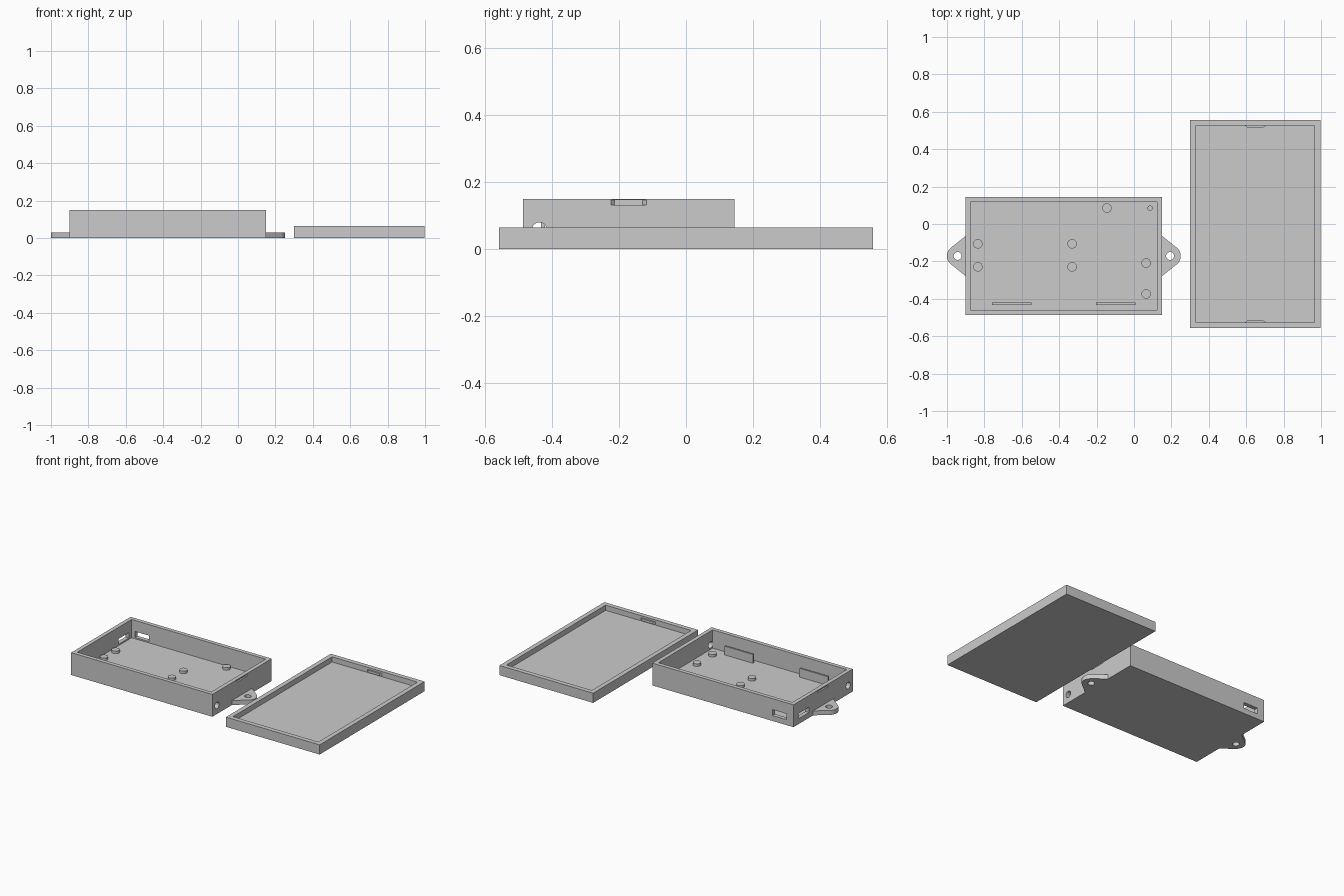
import bpy, bmesh, math

if "Cube" in bpy.data.objects:
    bpy.data.objects.remove(bpy.data.objects["Cube"])

grey = bpy.data.materials.new("light_grey_plastic")
grey.diffuse_color = (0.6, 0.6, 0.6, 1)
grey.use_nodes = True
grey.node_tree.nodes["Principled BSDF"].inputs["Base Color"].default_value = grey.diffuse_color


def finish(name, bm):
    bmesh.ops.recalc_face_normals(bm, faces=bm.faces)
    me = bpy.data.meshes.new(name)
    bm.to_mesh(me)
    bm.free()
    me.materials.append(grey)
    ob = bpy.data.objects.new(name, me)
    bpy.context.collection.objects.link(ob)
    return ob


def prism(name, pts, z0, z1):
    """Extrude an outline in the xy plane from z0 to z1."""
    bm = bmesh.new()
    face = bm.faces.new([bm.verts.new((x, y, z0)) for x, y in pts])
    top = bmesh.ops.extrude_face_region(bm, geom=[face])["geom"]
    bmesh.ops.translate(bm, vec=(0, 0, z1 - z0),
                        verts=[v for v in top if isinstance(v, bmesh.types.BMVert)])
    return finish(name, bm)


def block(name, x0, x1, y0, y1, z0, z1):
    return prism(name, [(x0, y0), (x1, y0), (x1, y1), (x0, y1)], z0, z1)


def disc(name, x, y, r, z0, z1, n=32):
    return prism(name, [(x + r * math.cos(2 * math.pi * i / n),
                         y + r * math.sin(2 * math.pi * i / n)) for i in range(n)], z0, z1)


def smooth(ob):
    bpy.ops.object.select_all(action='DESELECT')
    bpy.context.view_layer.objects.active = ob
    ob.select_set(True)
    bpy.ops.object.shade_smooth_by_angle(angle=math.radians(30))


def cut(ob, cutters):
    """Subtract each cutter and discard it."""
    for c in cutters:
        mod = ob.modifiers.new("cut", 'BOOLEAN')
        mod.operation, mod.solver, mod.object = 'DIFFERENCE', 'EXACT', c
        with bpy.context.temp_override(object=ob, active_object=ob):
            bpy.ops.object.modifier_apply(modifier=mod.name)
        bpy.data.objects.remove(c)


# Case body
X0, X1, Y0, Y1, H = -0.9, 0.15, -0.486, 0.144, 0.15
WALL, FLOOR, MID = 0.027, 0.027, -0.171
case = block("case_body", X0, X1, Y0, Y1, 0, H)
cable_hole = disc("cable_hole", 0, 0, 0.022, -2, 2)
cable_hole.rotation_euler = (0, math.pi / 2, 0)
cable_hole.location = (0, -0.437, 0.058)
cutters = [
    block("cavity", X0 + WALL, X1 - WALL, Y0 + WALL, Y1 - WALL, FLOOR, 0.3),
    block("back_port", -0.848, -0.744, Y1 - 0.06, Y1 + 0.1, 0.036, 0.076),
    block("side_port", X0 - 0.1, X0 + 0.06, -0.02, 0.09, 0.036, 0.072),
    cable_hole,
]
# Snap grooves on both short walls
for x, s in ((X0, 1), (X1, -1)):
    cutters.append(prism("groove", [(x - s * 0.01, MID - 0.053), (x, MID - 0.053),
                                    (x + s * 0.011, MID - 0.042), (x + s * 0.011, MID + 0.042),
                                    (x, MID + 0.053), (x - s * 0.01, MID + 0.053)],
                         0.132, 0.146))
cut(case, cutters)
smooth(case)

# Mounting ears: rounded triangle with a screw hole
for side, x, s in (("left", X0, -1), ("right", X1, 1)):
    d, r, n = 0.043, 0.057, 16
    pts = [(x, MID - 0.107)]
    for i in range(n + 1):
        a = math.radians(-50 + 100 * i / n)
        pts.append((x + s * (d + r * math.cos(a)), MID + r * math.sin(a)))
    pts.append((x, MID + 0.107))
    ear = prism(side + "_mounting_ear", pts, 0, 0.03)
    cut(ear, [disc("screw_hole", x + s * d, MID, 0.021, -1, 1)])
    smooth(ear)

# Board support pegs on the floor
pegs = [(-0.835, -0.106), (-0.835, -0.229), (-0.331, -0.106), (-0.331, -0.229),
        (0.065, -0.209), (0.065, -0.374), (-0.145, 0.085)]
for x, y in pegs:
    smooth(disc("support_peg", x, y, 0.025, FLOOR - 0.005, 0.044))
smooth(disc("locating_pin", 0.086, 0.085, 0.014, FLOOR - 0.005, 0.05))

# Upright ribs along the front wall
for x in (-0.76, -0.203):
    block("retaining_rib", x, x + 0.211, -0.432, -0.421, FLOOR - 0.005, 0.086)

# Lid tray
LX0, LX1, LY, LH, LW = 0.3, 0.997, 0.557, 0.065, 0.031
lid = block("lid", LX0, LX1, -LY, LY, 0, LH)
cut(lid, [block("lid_cavity", LX0 + LW, LX1 - LW, -LY + LW, LY - LW, 0.03, 0.2)])

# Snap tabs inside the short lid walls
cx = (LX0 + LX1) / 2
for s in (-1, 1):
    y = s * (LY - LW)
    prism("lid_snap_tab", [(cx - 0.055, y + s * 0.005), (cx - 0.055, y),
                           (cx - 0.042, y - s * 0.01), (cx + 0.042, y - s * 0.01),
                           (cx + 0.055, y), (cx + 0.055, y + s * 0.005)], 0.036, 0.052)
